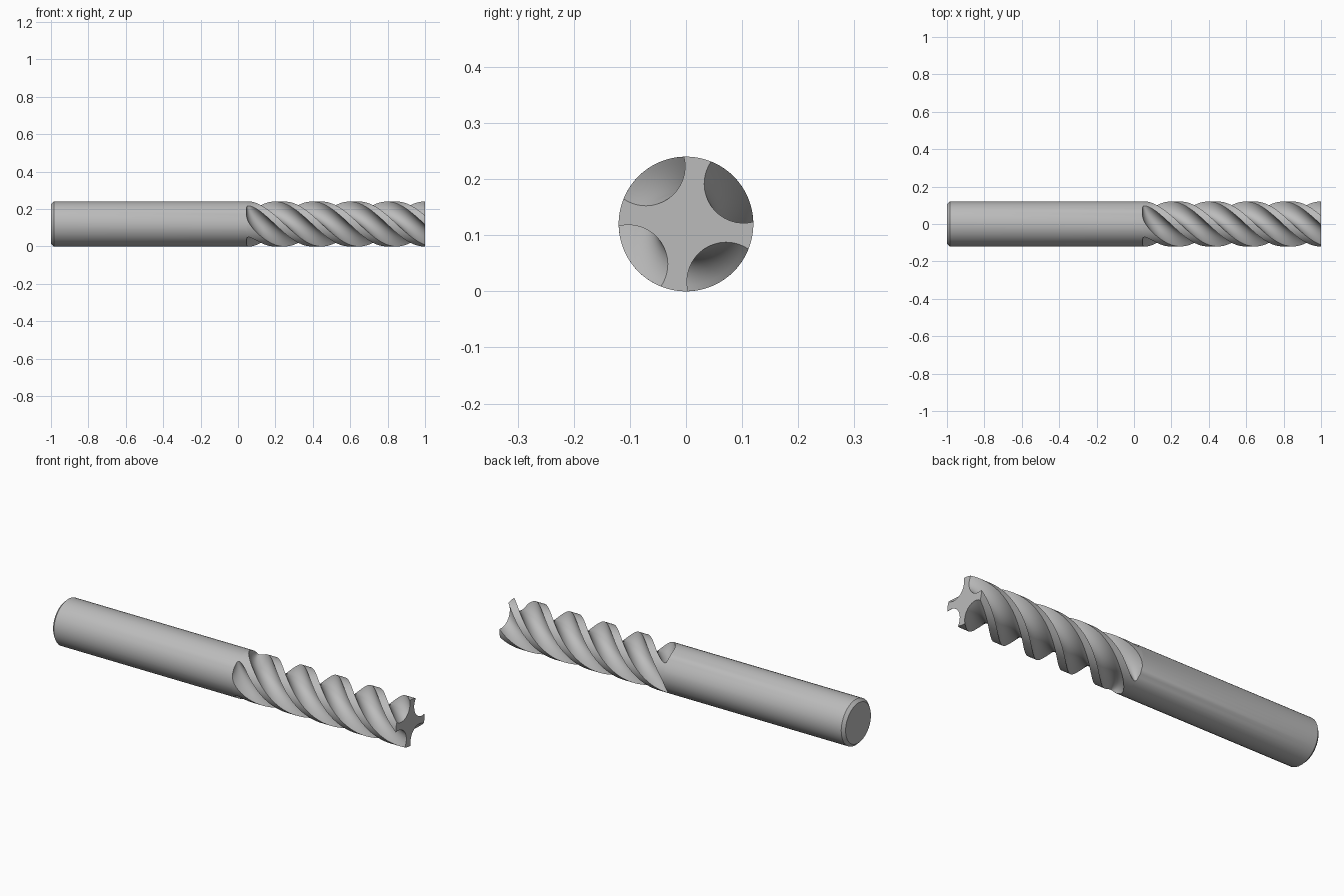
import bpy, bmesh, math

cube = bpy.data.objects.get("Cube")
if cube:
    bpy.data.objects.remove(cube)

RADIUS = 0.12          # tool radius
CUT_RADIUS = 0.07      # radius of the round flute profile
CUT_OFFSET = 0.125     # distance of the flute centre from the axis
PITCH = 0.8            # length of one full helix turn
FLUTES = 4
FLUTE_START = 0.045
RUNOUT = 0.09          # length over which a flute rises to the surface
CHAMFER = 0.015
FLUTE_STEPS, LAND_STEPS, RINGS = 16, 10, 160

steel = bpy.data.materials.new("steel_grey")
steel.use_nodes = True
steel.diffuse_color = (0.5, 0.5, 0.5, 1)
steel.node_tree.nodes["Principled BSDF"].inputs["Base Color"].default_value = (0.5, 0.5, 0.5, 1)


def section(x):
    """Polar outline (angle, radius) of the body at station x."""
    t = min(max((x - FLUTE_START) / RUNOUT, 0), 1)
    lift = 1 - math.sqrt(1 - (1 - t) ** 2)
    d = CUT_OFFSET + (RADIUS + CUT_RADIUS - CUT_OFFSET) * lift
    cosine = (RADIUS ** 2 + d ** 2 - CUT_RADIUS ** 2) / (2 * RADIUS * d)
    half = math.acos(min(cosine, 1))
    sweep = math.atan2(RADIUS * math.sin(half), d - RADIUS * math.cos(half))
    twist = math.radians(35) + math.tau * (max(x, FLUTE_START) - 1) / PITCH
    step = math.tau / FLUTES
    outline = []
    for k in range(FLUTES):
        centre = twist + k * step
        # Concave flute arc
        for i in range(FLUTE_STEPS + 1):
            b = sweep * (2 * i / FLUTE_STEPS - 1)
            u, v = d - CUT_RADIUS * math.cos(b), CUT_RADIUS * math.sin(b)
            outline.append((centre + math.atan2(v, u), math.hypot(u, v)))
        # Cylindrical land between two flutes
        for i in range(1, LAND_STEPS):
            outline.append((centre + half + (step - 2 * half) * i / LAND_STEPS, RADIUS))
    return outline


# Stations: chamfered shank end, plain shank, then the fluted length,
# with closer rings near the runout
stations = [(-1, 1 - CHAMFER / RADIUS), (-1 + CHAMFER, 1)]
stations += [(FLUTE_START + (1 - FLUTE_START) * (i / RINGS) ** 1.3, 1) for i in range(RINGS + 1)]

bm = bmesh.new()
rings = []
for x, scale in stations:
    rings.append([bm.verts.new((x, scale * r * math.cos(a), RADIUS + scale * r * math.sin(a)))
                  for a, r in section(x)])
for low, high in zip(rings, rings[1:]):
    for i in range(len(low)):
        j = (i + 1) % len(low)
        bm.faces.new((low[i], low[j], high[j], high[i]))
bm.faces.new(rings[0])
bm.faces.new(rings[-1])
bmesh.ops.remove_doubles(bm, verts=bm.verts, dist=0.00005)
bmesh.ops.recalc_face_normals(bm, faces=bm.faces)

mesh = bpy.data.meshes.new("fluted_cutting_tool")
bm.to_mesh(mesh)
bm.free()
mesh.materials.append(steel)
tool = bpy.data.objects.new("fluted_cutting_tool", mesh)
bpy.context.collection.objects.link(tool)

bpy.ops.object.select_all(action='DESELECT')
tool.select_set(True)
bpy.context.view_layer.objects.active = tool
bpy.ops.object.shade_smooth_by_angle(angle=math.radians(25))
